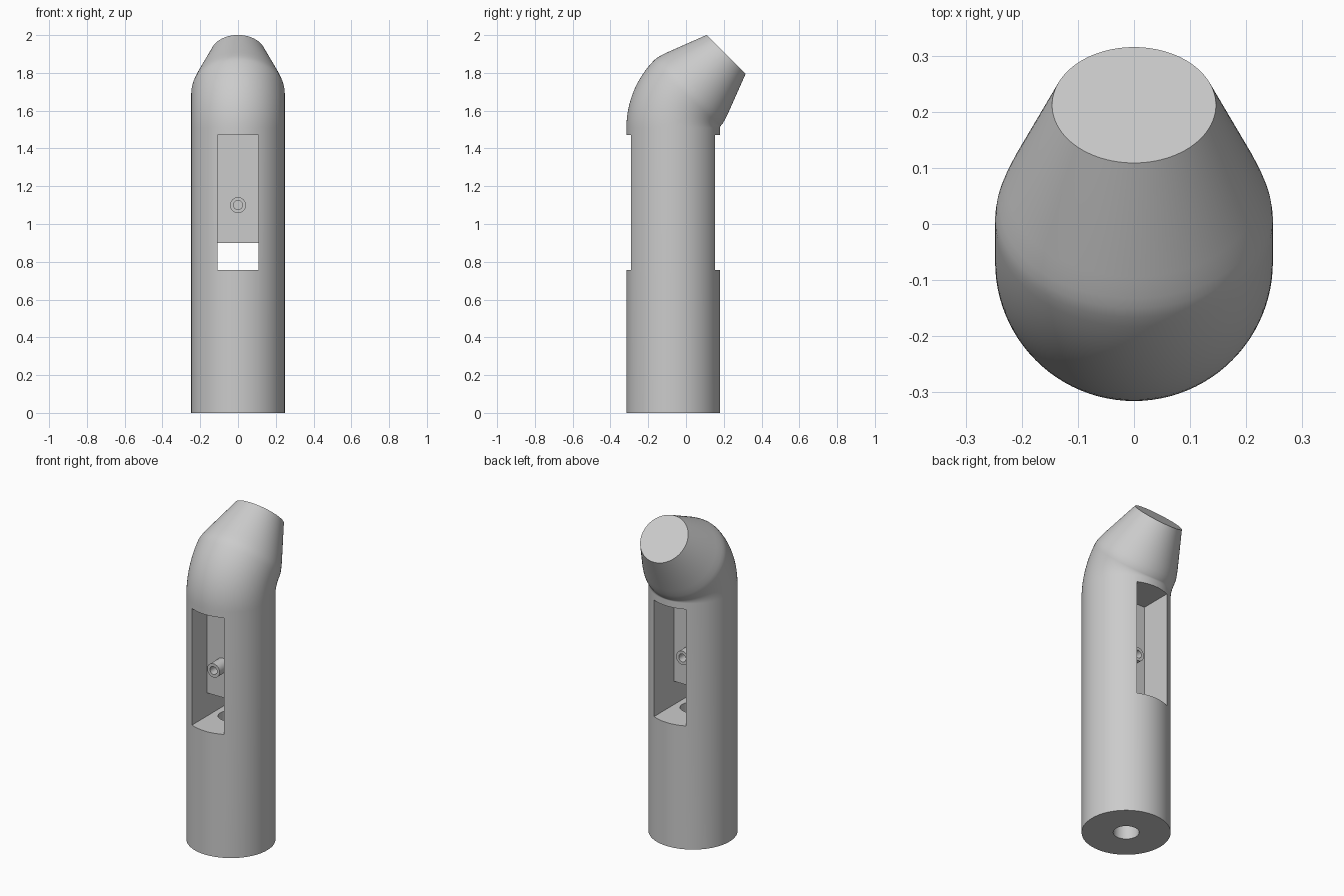
import bpy, bmesh, math
from mathutils import Vector

cube = bpy.data.objects.get("Cube")
if cube:
    bpy.data.objects.remove(cube, do_unlink=True)

AXIS_Y = -0.068      # centre line of the straight tube
RADIUS = 0.2475
SEG = 96

grey = bpy.data.materials.new("plain_grey")
grey.use_nodes = True
grey.diffuse_color = (0.6, 0.6, 0.6, 1)
grey.node_tree.nodes["Principled BSDF"].inputs["Base Color"].default_value = (0.6, 0.6, 0.6, 1)


def finish(name, bm):
    bmesh.ops.recalc_face_normals(bm, faces=bm.faces)
    mesh = bpy.data.meshes.new(name)
    bm.to_mesh(mesh)
    bm.free()
    ob = bpy.data.objects.new(name, mesh)
    bpy.context.collection.objects.link(ob)
    mesh.materials.append(grey)
    return ob


def activate(ob):
    bpy.ops.object.select_all(action='DESELECT')
    ob.select_set(True)
    bpy.context.view_layer.objects.active = ob


def loft(name, sections, seg):
    """Skin circles given as (y, z, lean, radius); lean tips the axis from +z to +y."""
    bm = bmesh.new()
    rings = []
    for y, z, lean, r in sections:
        across = Vector((0, math.cos(lean), -math.sin(lean)))
        ring = []
        for i in range(seg):
            a = math.tau * i / seg
            p = Vector((r * math.cos(a), y, z)) + across * r * math.sin(a)
            ring.append(bm.verts.new(p))
        rings.append(ring)
    for low, high in zip(rings, rings[1:]):
        for i in range(seg):
            j = (i + 1) % seg
            bm.faces.new((low[i], low[j], high[j], high[i]))
    bm.faces.new(rings[0][::-1])
    bm.faces.new(rings[-1])
    return finish(name, bm)


def cut(target, cutter):
    mod = target.modifiers.new("cut", 'BOOLEAN')
    mod.operation = 'DIFFERENCE'
    mod.solver = 'EXACT'
    mod.object = cutter
    activate(target)
    bpy.ops.object.modifier_apply(modifier=mod.name)
    bpy.data.objects.remove(cutter, do_unlink=True)


# Tube: straight shaft, tight elbow, then a tapering mouth
BEND = 0.262
ELBOW_Z = 1.509
sections = [(AXIS_Y, 0, 0, RADIUS)]
for i in range(17):
    lean = math.pi / 4 * i / 16
    sections.append((AXIS_Y + BEND * (1 - math.cos(lean)),
                     ELBOW_Z + BEND * math.sin(lean), lean, RADIUS))
ey, ez, lean, _ = sections[-1]
for t, r in ((0.02, 0.245), (0.04, 0.2395), (0.06, 0.233), (0.08, 0.226), (0.2875, 0.146)):
    sections.append((ey + t * math.sin(lean), ez + t * math.cos(lean), lean, r))
body = loft("tube_body", sections, SEG)

# Window through the shaft, leaving a hanging centre plate
FLOOR, PLATE_LOW, TOP, HALF = 0.757, 0.9, 1.472, 0.108
back, front = AXIS_Y + 0.03, AXIS_Y - 0.08
outline = [(-0.6, FLOOR), (0.6, FLOOR), (0.6, TOP), (back, TOP),
           (back, PLATE_LOW), (front, PLATE_LOW), (front, TOP), (-0.6, TOP)]
bm = bmesh.new()
face = bm.faces.new([bm.verts.new((-HALF, y, z)) for y, z in outline])
side = bmesh.ops.extrude_face_region(bm, geom=[face])
bmesh.ops.translate(bm, vec=(2 * HALF, 0, 0),
                    verts=[v for v in side["geom"] if isinstance(v, bmesh.types.BMVert)])
cut(body, finish("window_cutter", bm))

# Bore from the base up to the window floor
cut(body, loft("bore_cutter", [(AXIS_Y, -0.1, 0, 0.072), (AXIS_Y, 0.82, 0, 0.072)], 48))

# Hollow-ended pin through the plate
PIN_Z, y0, y1 = 1.1, AXIS_Y - 0.17, AXIS_Y + 0.104
lie = math.pi / 2
pin = loft("cross_pin", [(y0 + 0.06, PIN_Z, lie, 0.024), (y0, PIN_Z, lie, 0.024),
                         (y0, PIN_Z, lie, 0.042), (y1, PIN_Z, lie, 0.042),
                         (y1, PIN_Z, lie, 0.024), (y1 - 0.06, PIN_Z, lie, 0.024)], 32)

for ob in (body, pin):
    activate(ob)
    bpy.ops.object.shade_smooth_by_angle(angle=math.radians(30))
